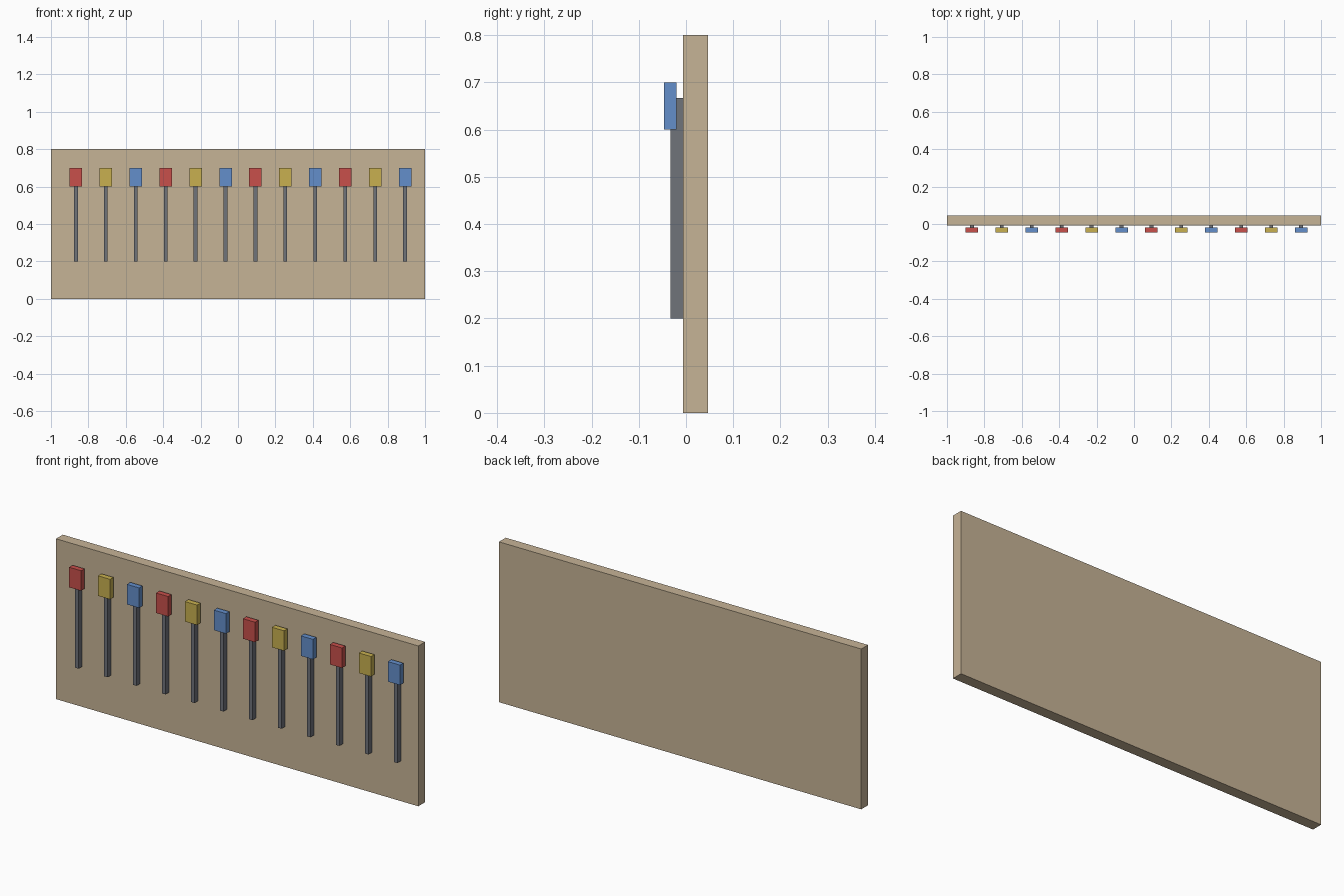
import bpy

if "Cube" in bpy.data.objects:
    bpy.data.objects.remove(bpy.data.objects["Cube"])


def srgb(r, g, b):
    lin = [(c / 255 / 12.92) if c < 10 else ((c / 255 + 0.055) / 1.055) ** 2.4 for c in (r, g, b)]
    return (*lin, 1.0)


def material(name, rgb):
    mat = bpy.data.materials.new(name)
    mat.diffuse_color = srgb(*rgb)
    mat.use_nodes = True
    mat.node_tree.nodes["Principled BSDF"].inputs["Base Color"].default_value = mat.diffuse_color
    return mat


def box(name, x, y, z, mat):
    """Box spanning the (min, max) ranges x, y, z."""
    bpy.ops.mesh.primitive_cube_add(size=1, location=[(a + b) / 2 for a, b in (x, y, z)])
    ob = bpy.context.object
    ob.name = name
    ob.scale = [b - a for a, b in (x, y, z)]
    bpy.ops.object.transform_apply(location=False, rotation=False, scale=True)
    ob.data.materials.append(mat)
    return ob


tan = material("tan board", (198, 179, 150))
grey = material("dark grey", (112, 115, 122))
caps = [material("red", (200, 80, 75)),
        material("yellow", (200, 176, 80)),
        material("blue", (100, 143, 203))]

# Backing board
box("board", (-1, 1), (-0.0067, 0.0467), (0, 0.8), tan)

# Row of twelve rods with coloured caps
for i in range(12):
    x = -0.8667 + 0.16 * i
    box(f"rod_{i + 1}", (x - 0.01, x + 0.01), (-0.0333, -0.0067), (0.2, 0.6667), grey)
    box(f"cap_{i + 1}", (x - 0.0333, x + 0.0333), (-0.0467, -0.02), (0.6, 0.7), caps[i % 3])
